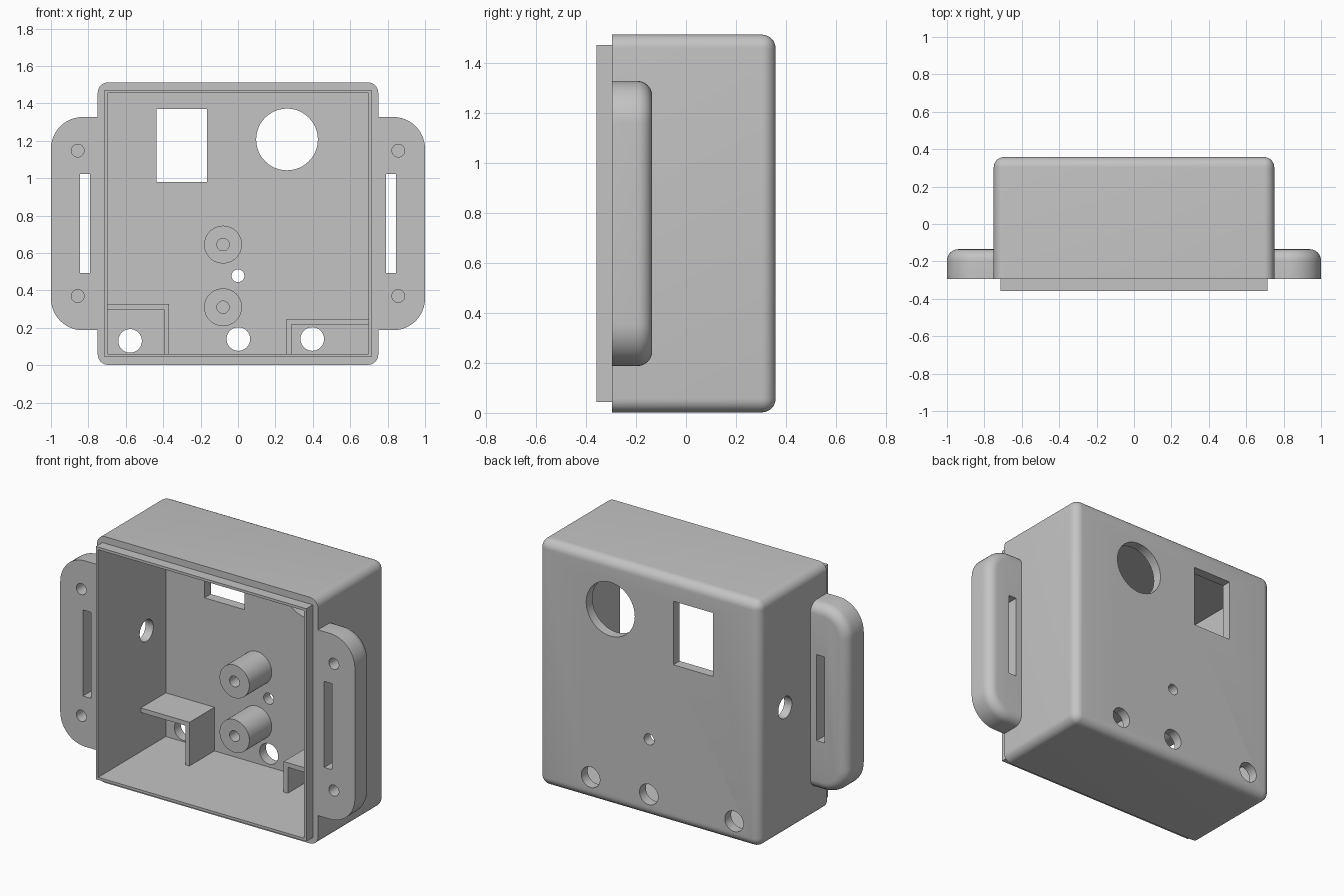
import bpy, bmesh, math
from mathutils import Matrix, Vector

cube = bpy.data.objects.get("Cube")
if cube:
    bpy.data.objects.remove(cube, do_unlink=True)

grey = bpy.data.materials.new("plain grey")
grey.use_nodes = True
grey.diffuse_color = (0.55, 0.55, 0.55, 1)
grey.node_tree.nodes["Principled BSDF"].inputs["Base Color"].default_value = grey.diffuse_color

FRONT, BACK, INNER_BACK = -0.295, 0.358, 0.297
MID_Z, HALF = 0.757, 0.75
CAVITY, LIP = 0.698, 0.714


def add_box(bm, x0, x1, y0, y1, z0, z1):
    size = Matrix.Diagonal((x1 - x0, y1 - y0, z1 - z0, 1))
    centre = Vector((x0 + x1, y0 + y1, z0 + z1)) / 2
    bmesh.ops.create_cube(bm, size=1, matrix=Matrix.Translation(centre) @ size)


def add_cylinder(bm, centre, radius, length, axis="Y"):
    turn = Matrix.Rotation(math.pi / 2, 4, "X" if axis == "Y" else "Y")
    bmesh.ops.create_cone(bm, cap_ends=True, segments=48, radius1=radius, radius2=radius,
                          depth=length, matrix=Matrix.Translation(centre) @ turn)


def finish(bm, name):
    bmesh.ops.recalc_face_normals(bm, faces=bm.faces)
    mesh = bpy.data.meshes.new(name)
    bm.to_mesh(mesh)
    bm.free()
    mesh.materials.append(grey)
    obj = bpy.data.objects.new(name, mesh)
    bpy.context.collection.objects.link(obj)
    return obj


def cut(obj, bm):
    cutter = finish(bm, "cutter")
    cutter.hide_render = True
    mod = obj.modifiers.new("cut", "BOOLEAN")
    mod.operation, mod.solver, mod.object = "DIFFERENCE", "EXACT", cutter
    bpy.context.view_layer.objects.active = obj
    bpy.ops.object.modifier_apply(modifier=mod.name)
    bpy.data.objects.remove(cutter, do_unlink=True)


def smooth(obj):
    bpy.ops.object.select_all(action="DESELECT")
    obj.select_set(True)
    bpy.context.view_layer.objects.active = obj
    bpy.ops.object.shade_smooth_by_angle(angle=math.radians(30))


def cavity():
    bm = bmesh.new()
    add_box(bm, -CAVITY, CAVITY, -0.6, INNER_BACK, MID_Z - CAVITY, MID_Z + CAVITY)
    return bm


# Housing: box rounded everywhere but the open front, then hollowed
bm = bmesh.new()
add_box(bm, -HALF, HALF, FRONT, BACK, MID_Z - 0.755, MID_Z + 0.755)
rounded = [e for e in bm.edges if any(v.co.y > 0 for v in e.verts)]
bmesh.ops.bevel(bm, geom=rounded, offset=0.055, segments=8, profile=0.5, affect="EDGES")
housing = finish(bm, "housing")
cut(housing, cavity())

# Openings in the back and in the right side wall
bm = bmesh.new()
add_box(bm, -0.435, -0.165, 0.2, 0.5, 0.98, 1.37)
for x, z, r in ((0.262, 1.207, 0.165), (0, 0.478, 0.034), (-0.577, 0.13, 0.063),
                (0.002, 0.14, 0.063), (0.397, 0.14, 0.063)):
    add_cylinder(bm, (x, 0.35, z), r, 0.3)
add_cylinder(bm, (-0.72, 0.11, 0.78), 0.066, 0.3, "X")
cut(housing, bm)
smooth(housing)

# Thin lip round the open front
bm = bmesh.new()
add_box(bm, -LIP, LIP, -0.358, FRONT, MID_Z - LIP, MID_Z + LIP)
lip = finish(bm, "front_lip")
cut(lip, cavity())


# Mounting ears with strap slot and blind screw holes
def make_ear(side, name):
    x_in, x_out, z0, z1, r = 0.72, 1.0, 0.187, 1.327, 0.17
    profile = [(x_in, z0)]
    for cz, start in ((z0 + r, -90), (z1 - r, 0)):
        for i in range(13):
            a = math.radians(start + i * 7.5)
            profile.append((x_out - r + r * math.cos(a), cz + r * math.sin(a)))
    profile.append((x_in, z1))
    bm = bmesh.new()
    face = bm.faces.new([bm.verts.new((side * x, FRONT, z)) for x, z in profile])
    ext = bmesh.ops.extrude_face_region(bm, geom=[face])
    for v in ext["geom"]:
        if isinstance(v, bmesh.types.BMVert):
            v.co.y = -0.135
    bmesh.ops.recalc_face_normals(bm, faces=bm.faces)
    rim = [e for e in bm.edges if all(v.co.y > -0.2 for v in e.verts)
           and any(abs(v.co.x) > x_in + 0.01 for v in e.verts)]
    bmesh.ops.bevel(bm, geom=rim, offset=0.06, segments=6, profile=0.5, affect="EDGES")
    ear = finish(bm, name)
    bm = bmesh.new()
    xs = sorted((side * 0.792, side * 0.846))
    add_box(bm, xs[0], xs[1], -0.5, 0, 0.494, 1.022)
    for z in (0.37, 1.147):
        add_cylinder(bm, (side * 0.857, FRONT, z), 0.034, 0.24)
    cut(ear, bm)
    smooth(ear)


make_ear(1, "left_ear")
make_ear(-1, "right_ear")

# Screw posts on the inside of the back wall
for name, z in (("upper_post", 0.645), ("lower_post", 0.31)):
    bm = bmesh.new()
    add_cylinder(bm, (-0.08, 0.19, z), 0.101, 0.22)
    post = finish(bm, name)
    bm = bmesh.new()
    add_cylinder(bm, (-0.08, 0.1, z), 0.033, 0.3)
    cut(post, bm)
    smooth(post)

# Corner brackets: a shelf and an upright each
floor = MID_Z - CAVITY
for name, wall, edge, top, y in (("right_bracket", -0.7, -0.368, 0.327, 0.055),
                                 ("left_bracket", 0.7, 0.258, 0.246, 0.075)):
    t = math.copysign(0.028, wall)
    x0, x1 = sorted((wall, edge))
    bm = bmesh.new()
    add_box(bm, x0, x1, y, 0.3, top - 0.028, top)
    finish(bm, name + "_shelf")
    u0, u1 = sorted((edge, edge + t))
    bm = bmesh.new()
    add_box(bm, u0, u1, y, 0.3, floor - 0.005, top - 0.028)
    finish(bm, name + "_upright")
